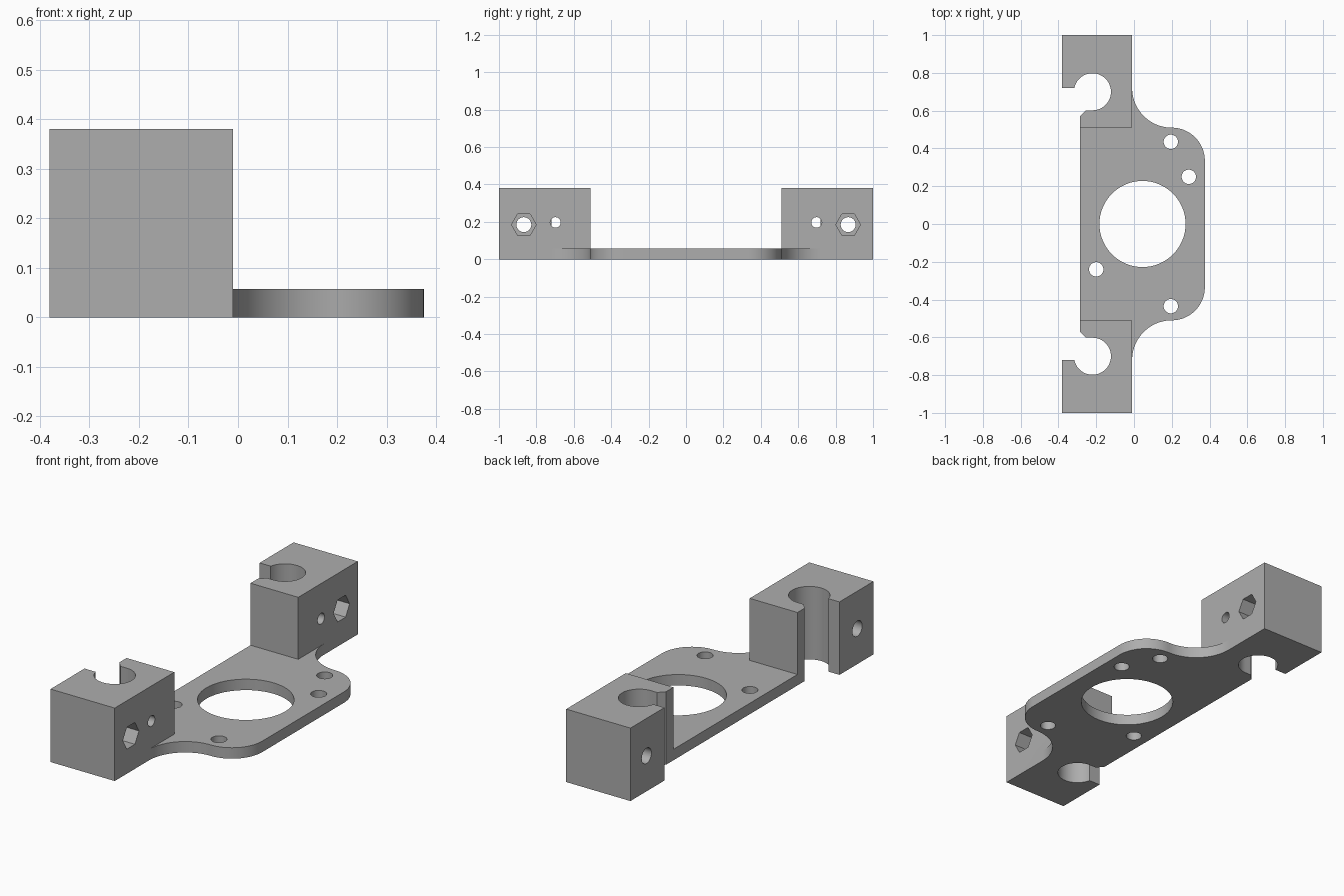
import bpy, bmesh
from math import sin, cos, radians, pi
from mathutils import Matrix

cube = bpy.data.objects.get("Cube")
if cube:
    bpy.data.objects.remove(cube, do_unlink=True)

grey = bpy.data.materials.new("plain grey")
grey.use_nodes = True
grey.diffuse_color = (0.42, 0.42, 0.42, 1)
grey.node_tree.nodes["Principled BSDF"].inputs["Base Color"].default_value = (0.42, 0.42, 0.42, 1)

BLOCK_H, PLATE_H = 0.38, 0.057


def arc(cx, cy, r, start, end, steps=24):
    angles = [radians(start + (end - start) * i / steps) for i in range(steps + 1)]
    return [(cx + r * cos(a), cy + r * sin(a)) for a in angles]


def add_object(name, bm):
    bmesh.ops.recalc_face_normals(bm, faces=bm.faces)
    mesh = bpy.data.meshes.new(name)
    bm.to_mesh(mesh)
    bm.free()
    mesh.materials.append(grey)
    obj = bpy.data.objects.new(name, mesh)
    bpy.context.collection.objects.link(obj)
    return obj


def extrude(name, outline, height):
    bm = bmesh.new()
    face = bm.faces.new([bm.verts.new((x, y, 0)) for x, y in outline])
    up = bmesh.ops.extrude_face_region(bm, geom=[face])["geom"]
    bmesh.ops.translate(bm, vec=(0, 0, height),
                        verts=[v for v in up if isinstance(v, bmesh.types.BMVert)])
    return add_object(name, bm)


def cylinder(name, centre, r, depth, sides=48, along_x=False):
    bm = bmesh.new()
    turn = Matrix.Rotation(pi / 2, 4, 'Y') if along_x else Matrix()
    bmesh.ops.create_cone(bm, cap_ends=True, segments=sides, radius1=r, radius2=r,
                          depth=depth, matrix=Matrix.Translation(centre) @ turn)
    return add_object(name, bm)


def combine(target, other, operation):
    mod = target.modifiers.new(operation.title(), 'BOOLEAN')
    mod.operation, mod.solver, mod.object = operation, 'EXACT', other
    bpy.context.view_layer.objects.active = target
    bpy.ops.object.modifier_apply(modifier=mod.name)
    bpy.data.objects.remove(other, do_unlink=True)


# Base plate: flared ends run slightly into the blocks
half = [(0.375, 0)] + arc(0.2, 0.335, 0.175, 0, 90) + arc(0.2, 0.72, 0.21, 270, 180)[1:]
half += [(-0.06, 0.72), (-0.06, 0.54), (-0.285, 0.54)]
outline = half[1:] + [(x, -y) for x, y in reversed(half[1:])]
bracket = extrude("motor_mount_bracket", outline, PLATE_H)

# Clamp blocks with an open rod bore and chamfered lip
block = [(-0.01, 0.51), (-0.01, 1), (-0.38, 1), (-0.38, 0.72)]
block += arc(-0.22, 0.7, 0.098, 168, -90, 48)
block += [(-0.255, 0.602), (-0.285, 0.57), (-0.285, 0.51)]
for side in (1, -1):
    part = extrude("clamp_block", [(x, side * y) for x, y in block], BLOCK_H)
    combine(bracket, part, 'UNION')

# Centre opening and mounting holes
holes = [(0.045, 0, 0.228), (0.195, 0.435, 0.038), (0.29, 0.25, 0.038),
         (-0.2, -0.24, 0.038), (0.195, -0.435, 0.038)]
for x, y, r in holes:
    combine(bracket, cylinder("hole_cutter", (x, y, 0), r, 0.3, 64), 'DIFFERENCE')

# Bolt holes, hexagonal nut pockets and set screw holes
for side in (1, -1):
    combine(bracket, cylinder("bolt_cutter", (-0.2, side * 0.867, 0.185), 0.04, 0.6,
                              32, True), 'DIFFERENCE')
    combine(bracket, cylinder("nut_cutter", (0, side * 0.867, 0.185), 0.066, 0.32,
                              6, True), 'DIFFERENCE')
    combine(bracket, cylinder("screw_cutter", (-0.07, side * 0.698, 0.197), 0.028, 0.24,
                              32, True), 'DIFFERENCE')

bpy.ops.object.select_all(action='DESELECT')
bracket.select_set(True)
bpy.context.view_layer.objects.active = bracket
bpy.ops.object.shade_smooth_by_angle(angle=radians(30))
